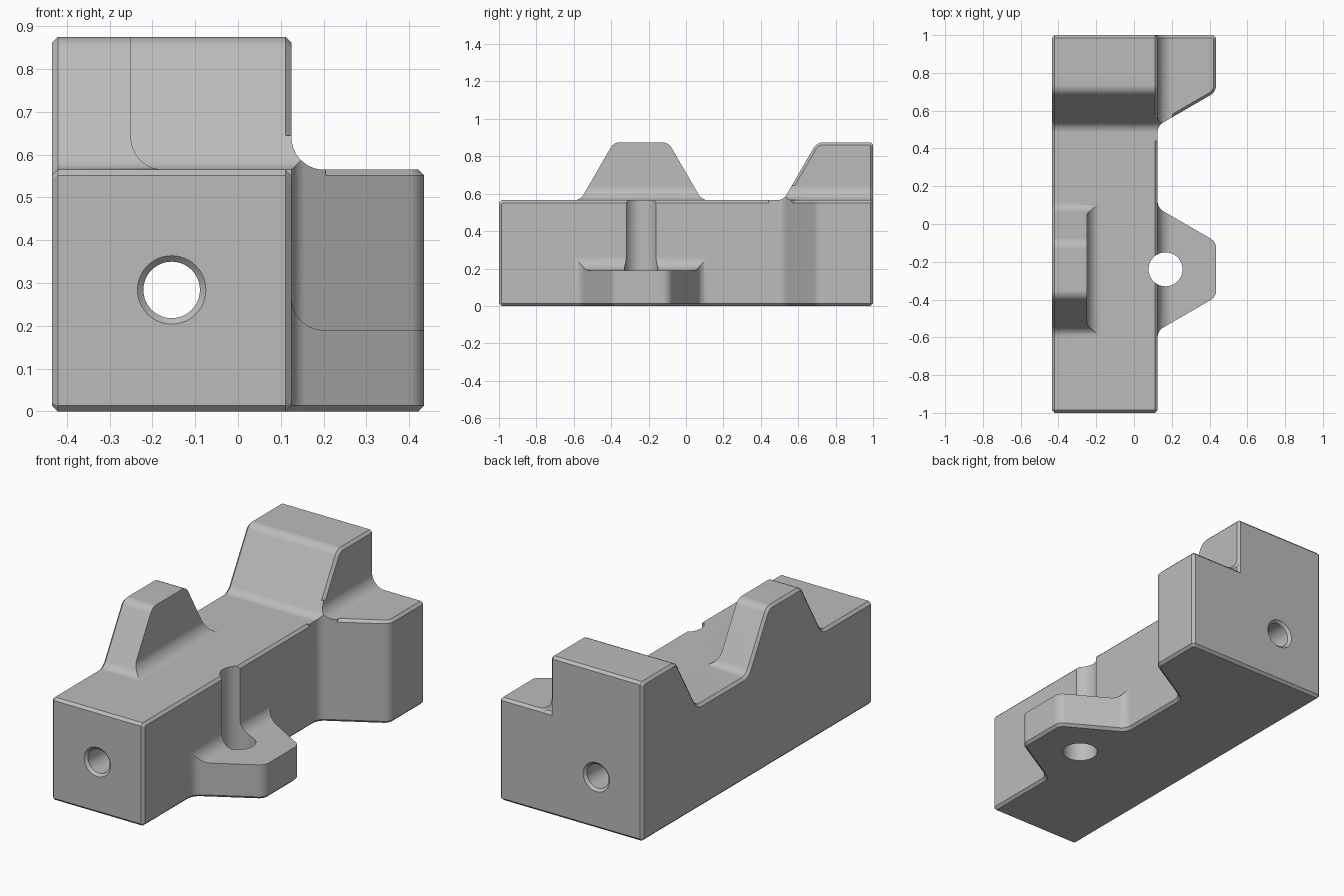
import bpy, bmesh, math
from mathutils import Vector

if "Cube" in bpy.data.objects:
    bpy.data.objects.remove(bpy.data.objects["Cube"])

CH = 0.014   # chamfer size
R = 0.06     # rounding of the sloped corners
FIL = 0.075  # fillet against the walls
LEFT, WALL, RIGHT = -0.435, 0.125, 0.435
DECK, TOP, SHELF = 0.565, 0.875, 0.19
MID, HALF_BASE, HALF_TOP = -0.24, 0.325, 0.146   # front tab and flange
BACK_BASE, BACK_TOP = 0.52, 0.70                 # rear step


def rounded(corners):
    """Corners are (a, b, radius); small radii become single chamfers."""
    out = []
    for i, (a, b, r) in enumerate(corners):
        p = Vector((a, b))
        if not r:
            out.append(p)
            continue
        u = (Vector(corners[i - 1][:2]) - p).normalized()
        v = (Vector(corners[(i + 1) % len(corners)][:2]) - p).normalized()
        half = u.angle(v) / 2
        centre = p + (u + v).normalized() * r / math.sin(half)
        start = p + u * r / math.tan(half) - centre
        end = p + v * r / math.tan(half) - centre
        steps = 1 if r <= CH else 8
        for k in range(steps + 1):
            out.append(centre + start.lerp(end, k / steps).normalized() * r)
    return out


def prism(name, axis, corners, lo, hi, chamfer=True):
    """Extrude a rounded profile along an axis, chamfering the end rims."""
    place = {"x": lambda a, b, h: (h, a, b),
             "y": lambda a, b, h: (a, h, b),
             "z": lambda a, b, h: (a, b, h)}[axis]
    bm = bmesh.new()
    pts = rounded(corners)
    ends = [[bm.verts.new(place(p.x, p.y, h)) for p in pts] for h in (lo, hi)]
    caps = [bm.faces.new(ring) for ring in ends]
    n = len(pts)
    for i in range(n):
        j = (i + 1) % n
        bm.faces.new((ends[0][i], ends[0][j], ends[1][j], ends[1][i]))
    bmesh.ops.recalc_face_normals(bm, faces=bm.faces[:])
    if chamfer:
        rims = [e for cap in caps for e in cap.edges]
        bmesh.ops.bevel(bm, geom=rims, offset=CH, segments=1,
                        affect='EDGES', clamp_overlap=False)
    bmesh.ops.recalc_face_normals(bm, faces=bm.faces[:])
    mesh = bpy.data.meshes.new(name)
    bm.to_mesh(mesh)
    bm.free()
    obj = bpy.data.objects.new(name, mesh)
    bpy.context.collection.objects.link(obj)
    return obj


def combine(target, tool, operation):
    mod = target.modifiers.new("combine", 'BOOLEAN')
    mod.operation, mod.solver, mod.object = operation, 'EXACT', tool
    bpy.context.view_layer.objects.active = target
    bpy.ops.object.modifier_apply(modifier=mod.name)
    bpy.data.objects.remove(tool)


def drill(target, location, rotation, r1, r2, depth):
    bpy.ops.mesh.primitive_cone_add(vertices=48, radius1=r1, radius2=r2, depth=depth,
                                    location=location, rotation=rotation)
    combine(target, bpy.context.object, 'DIFFERENCE')


# Long body with the front tab and rear step in its side outline
side = [(-1, 0, CH), (1, 0, CH), (1, TOP, CH), (BACK_TOP, TOP, R),
        (BACK_BASE, DECK, R), (MID + HALF_BASE, DECK, R),
        (MID + HALF_TOP, TOP, R), (MID - HALF_TOP, TOP, R),
        (MID - HALF_BASE, DECK, R), (-1, DECK, CH)]
body = prism("locating_block", "x", side, LEFT, WALL)

# Clear the deck beside the front tab, leaving a fillet at its foot
clear = [(-0.25, 1, 0), (-0.25, DECK, FIL), (WALL - CH, DECK, 0),
         (WALL, DECK - CH, 0), (0.3, DECK - CH, 0), (0.3, 1, 0)]
combine(body, prism("deck_cutter", "y", clear, -0.63, 0.15, False), 'DIFFERENCE')

# Rear side block
plan = [(0, 0.44, 0), (WALL, 0.44, 0), (WALL, BACK_BASE, R),
        (RIGHT, BACK_TOP, R), (RIGHT, 1, CH), (0, 1, 0)]
combine(body, prism("rear_side_block", "z", plan, 0, DECK), 'UNION')

# Fillet between the rear step and the side block
strip = [(0.1, 0.4, 0), (0.205, 0.4, 0), (0.205, DECK, 0),
         (WALL, DECK, FIL), (WALL, 0.645, 0), (0.1, 0.645, 0)]
fillet = prism("rear_fillet", "y", strip, 0.4, 1)
combine(fillet, prism("plan_limit", "z", plan, 0, 1, False), 'INTERSECT')
combine(fillet, prism("side_limit", "x", side, 0, 0.3, False), 'INTERSECT')
combine(body, fillet, 'UNION')

# Low side flange with a filleted top
flange_plan = [(0, MID - HALF_BASE - 0.08, 0), (WALL, MID - HALF_BASE - 0.08, 0),
               (WALL, MID - HALF_BASE, R), (RIGHT, MID - HALF_TOP, R),
               (RIGHT, MID + HALF_TOP, R), (WALL, MID + HALF_BASE, R),
               (WALL, MID + HALF_BASE + 0.08, 0), (0, MID + HALF_BASE + 0.08, 0)]
flange_section = [(-0.1, -0.1, 0), (0.6, -0.1, 0), (0.6, SHELF, 0),
                  (WALL, SHELF, FIL), (WALL, 0.4, 0), (-0.1, 0.4, 0)]
flange = prism("side_flange", "z", flange_plan, 0, 0.3)
combine(flange, prism("flange_limit", "y", flange_section, -0.9, 0.4, False), 'INTERSECT')
combine(body, flange, 'UNION')

# Vertical hole, lengthwise bore and its countersinks
drill(body, (0.167, MID, 0.5), (0, 0, 0), 0.09, 0.09, 2)
drill(body, (-0.155, 0, 0.284), (math.pi / 2, 0, 0), 0.066, 0.066, 3)
for s in (-1, 1):
    drill(body, (-0.155, s, 0.284), (-s * math.pi / 2, 0, 0), 0.0655, 0.0945, 2 * CH)

# Single grey material
grey = bpy.data.materials.new("plain_grey")
grey.use_nodes = True
colour = (0.5, 0.5, 0.5, 1)
grey.diffuse_color = colour
grey.node_tree.nodes["Principled BSDF"].inputs["Base Color"].default_value = colour
body.data.materials.clear()
body.data.materials.append(grey)

# Smooth rounds with crisp chamfers
bpy.ops.object.select_all(action='DESELECT')
body.select_set(True)
bpy.context.view_layer.objects.active = body
bpy.ops.object.shade_smooth_by_angle(angle=math.radians(25))
weighted = body.modifiers.new("weighted_normals", 'WEIGHTED_NORMAL')
weighted.keep_sharp = True
